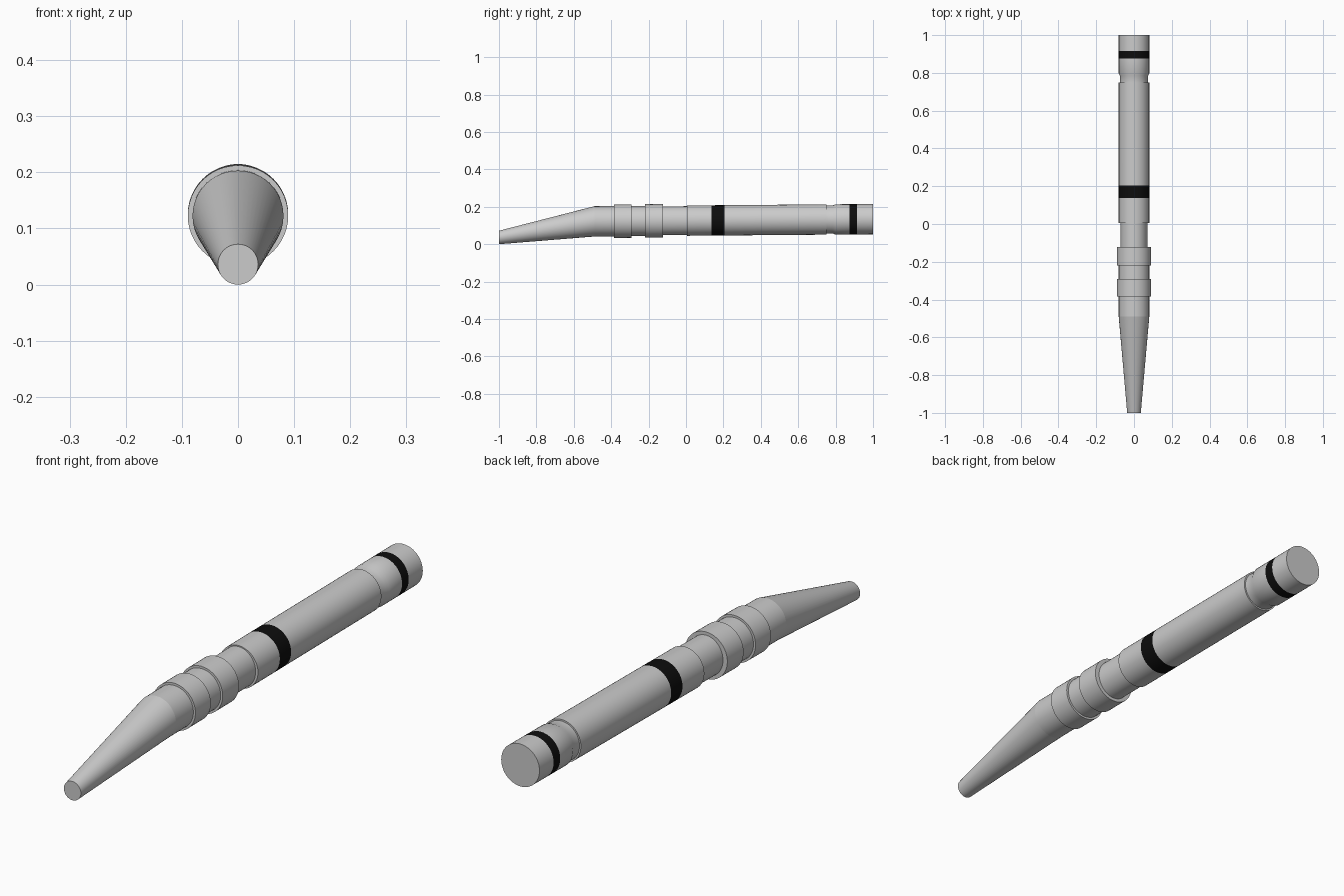
import bpy, bmesh, math

if "Cube" in bpy.data.objects:
    bpy.data.objects.remove(bpy.data.objects["Cube"])

SIDES = 48


def axis_z(y):
    # Nearly level shaft, bent down at the nose
    if y >= -0.49:
        return 0.126 + 0.008 * y
    t = (-0.49 - y) / 0.51
    return 0.122 + (0.036 - 0.122) * t


def tube(name, rows, cap_front=False, cap_back=False, color=None):
    """Loft rings (y, x radius[, z radius]) along the bent axis."""
    bm = bmesh.new()
    rings = []
    for row in rows:
        y, rx, rz = row[0], row[1], row[-1]
        rings.append([bm.verts.new((rx * math.cos(a), y, axis_z(y) + rz * math.sin(a)))
                      for a in (2 * math.pi * i / SIDES for i in range(SIDES))])
    for a, b in zip(rings, rings[1:]):
        for i in range(SIDES):
            j = (i + 1) % SIDES
            bm.faces.new((a[i], a[j], b[j], b[i]))
    if cap_front:
        bm.faces.new(rings[0])
    if cap_back:
        bm.faces.new(rings[-1])
    bmesh.ops.recalc_face_normals(bm, faces=bm.faces)
    # Open tubes: make sure normals point away from the axis
    f = max(bm.faces, key=lambda f: abs(f.normal.x) * f.calc_area())
    if f.normal.x * f.calc_center_median().x < 0:
        bmesh.ops.reverse_faces(bm, faces=bm.faces)
    me = bpy.data.meshes.new(name)
    bm.to_mesh(me)
    bm.free()
    ob = bpy.data.objects.new(name, me)
    bpy.context.collection.objects.link(ob)
    if color:
        mat = bpy.data.materials.new(name + "_paint")
        mat.diffuse_color = color
        mat.use_nodes = True
        mat.node_tree.nodes["Principled BSDF"].inputs["Base Color"].default_value = mat.diffuse_color
        me.materials.append(mat)
    bpy.ops.object.select_all(action='DESELECT')
    ob.select_set(True)
    bpy.context.view_layer.objects.active = ob
    bpy.ops.object.shade_smooth_by_angle(angle=math.radians(25))
    return ob


BLACK = (0.004, 0.004, 0.004, 1)

# Tapered, bent nose
tube("nose", [(-1.0, 0.036), (-0.49, 0.081)], cap_front=True)
# Front sleeve with two raised collars
tube("collared_sleeve", [
    (-0.49, 0.081), (-0.46, 0.081), (-0.385, 0.081),
    (-0.385, 0.0895), (-0.292, 0.0895), (-0.292, 0.081),
    (-0.22, 0.081), (-0.22, 0.0895), (-0.122, 0.0895),
    (-0.122, 0.071, 0.077)])
# Narrow waist stepping up to the barrel
tube("waist", [(-0.122, 0.071, 0.077), (0.005, 0.071, 0.077),
               (0.005, 0.081), (0.137, 0.081)])
# Painted bands
tube("middle_band", [(0.137, 0.081), (0.205, 0.081)], color=BLACK)
tube("rear_band", [(0.875, 0.081), (0.915, 0.081)], color=BLACK)
# Long barrel with groove before the rear cap
tube("barrel", [(0.205, 0.081), (0.75, 0.081), (0.75, 0.075),
                (0.785, 0.075), (0.798, 0.081), (0.875, 0.081)])
# Rear end
tube("end_cap", [(0.915, 0.081), (1.0, 0.081)], cap_back=True)
